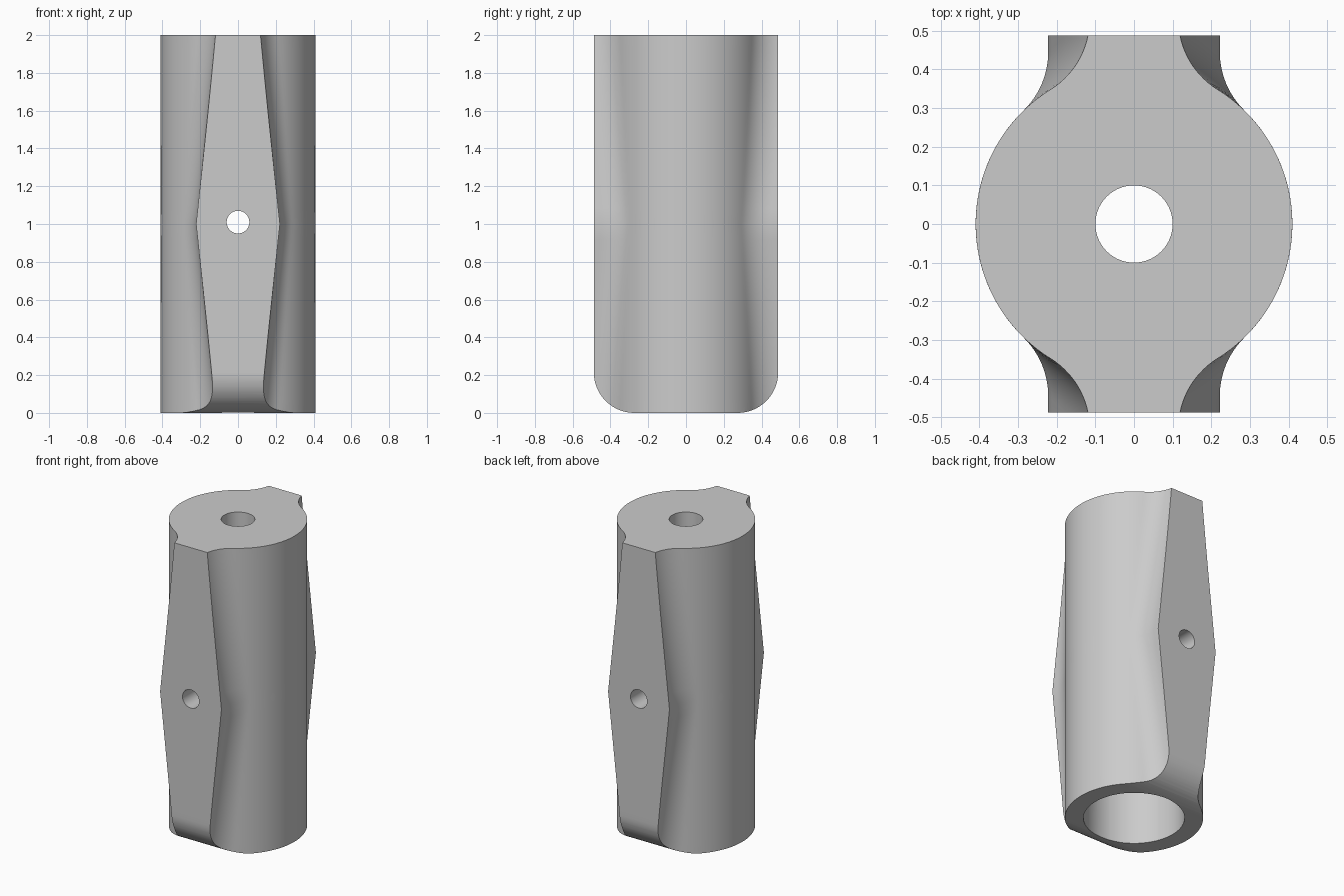
import bpy, bmesh, math
from math import sin, cos, acos, asin, pi, radians

cube = bpy.data.objects.get("Cube")
if cube:
    bpy.data.objects.remove(cube, do_unlink=True)

HEIGHT, RADIUS, DEPTH, FILLET = 2.0, 0.41, 0.488, 0.213

grey = bpy.data.materials.new("plain grey")
grey.use_nodes = True
colour = (0.6, 0.6, 0.6, 1)
grey.diffuse_color = colour
grey.node_tree.nodes["Principled BSDF"].inputs["Base Color"].default_value = colour


def loft(name, sections):
    """Skin a stack of closed loops, capping both ends."""
    bm = bmesh.new()
    loops = [[bm.verts.new(p) for p in s] for s in sections]
    n = len(loops[0])
    for a, b in zip(loops, loops[1:]):
        for i in range(n):
            j = (i + 1) % n
            bm.faces.new((a[i], a[j], b[j], b[i]))
    bm.faces.new(loops[0][::-1])
    bm.faces.new(loops[-1])
    bmesh.ops.recalc_face_normals(bm, faces=bm.faces)
    mesh = bpy.data.meshes.new(name)
    bm.to_mesh(mesh)
    bm.free()
    obj = bpy.data.objects.new(name, mesh)
    bpy.context.collection.objects.link(obj)
    mesh.materials.append(grey)
    return obj


def section(z):
    """Round barrel with a rib front and back, blended by concave fillets."""
    w = 0.222 - 0.107 * abs(z - 1)
    cx = w + FILLET
    t = acos(cx / (RADIUS + FILLET))
    cy = (RADIUS + FILLET) * sin(t)
    quarter = [(RADIUS * cos(t * i / 20), RADIUS * sin(t * i / 20)) for i in range(21)]
    start = pi + t
    end = pi - asin(min(0, cy - DEPTH) / FILLET) if cy < DEPTH else pi + asin((cy - DEPTH) / FILLET)
    end = pi if cy < DEPTH else end
    for i in range(1, 13):
        a = start + (end - start) * i / 12
        quarter.append((cx + FILLET * cos(a), cy + FILLET * sin(a)))
    quarter.append((quarter[-1][0] if cy >= DEPTH else w, DEPTH))
    if cy >= DEPTH:
        # keep the point count equal by splitting the last arc step
        (x0, y0), (x1, y1) = quarter[-3], quarter[-1]
        quarter[-2] = ((x0 + x1) / 2, (y0 + y1) / 2)
    half = quarter + [(-x, y) for x, y in quarter[::-1]]
    full = half + [(-x, -y) for x, y in half[1:-1]]
    return [(x, y, z) for x, y in full]


def cylinder(name, radius, depth, location, rotation=(0, 0, 0)):
    bpy.ops.mesh.primitive_cylinder_add(vertices=64, radius=radius, depth=depth,
                                        location=location, rotation=rotation)
    obj = bpy.context.object
    obj.name = name
    obj.data.materials.append(grey)
    return obj


def apply_boolean(target, tool, operation):
    mod = target.modifiers.new(tool.name, "BOOLEAN")
    mod.object, mod.operation, mod.solver = tool, operation, "EXACT"
    bpy.context.view_layer.objects.active = target
    bpy.ops.object.modifier_apply(modifier=mod.name)
    bpy.data.objects.remove(tool, do_unlink=True)


# Ribbed barrel
levels = 24
body = loft("ribbed_sleeve", [section(HEIGHT * i / levels) for i in range(levels + 1)])

# Rounded lower front and back edges
round_r, reach = 0.215, 0.6
right_side = [(DEPTH - round_r + round_r * sin(a), round_r - round_r * cos(a))
              for a in [radians(90 * i / 16) for i in range(17)]]
outline = right_side + [(DEPTH, 2.1), (-DEPTH, 2.1)] + [(-y, z) for y, z in right_side[::-1]]
slab = loft("rounded_envelope", [[(x, y * 1.0001, z) for y, z in outline] for x in (-reach, reach)])
apply_boolean(body, slab, "INTERSECT")

# Wide lower bore, narrow top hole and cross pin hole
apply_boolean(body, cylinder("lower_bore", 0.3, 1.9, (0, 0, 0.75)), "DIFFERENCE")
apply_boolean(body, cylinder("top_hole", 0.1, 1.2, (0, 0, 1.8)), "DIFFERENCE")
apply_boolean(body, cylinder("pin_hole", 0.06, 1.4, (0, 0, 1.01), (pi / 2, 0, 0)), "DIFFERENCE")

# Smooth curves, crisp edges
bpy.ops.object.select_all(action="DESELECT")
body.select_set(True)
bpy.context.view_layer.objects.active = body
bpy.ops.object.shade_smooth_by_angle(angle=radians(25))
